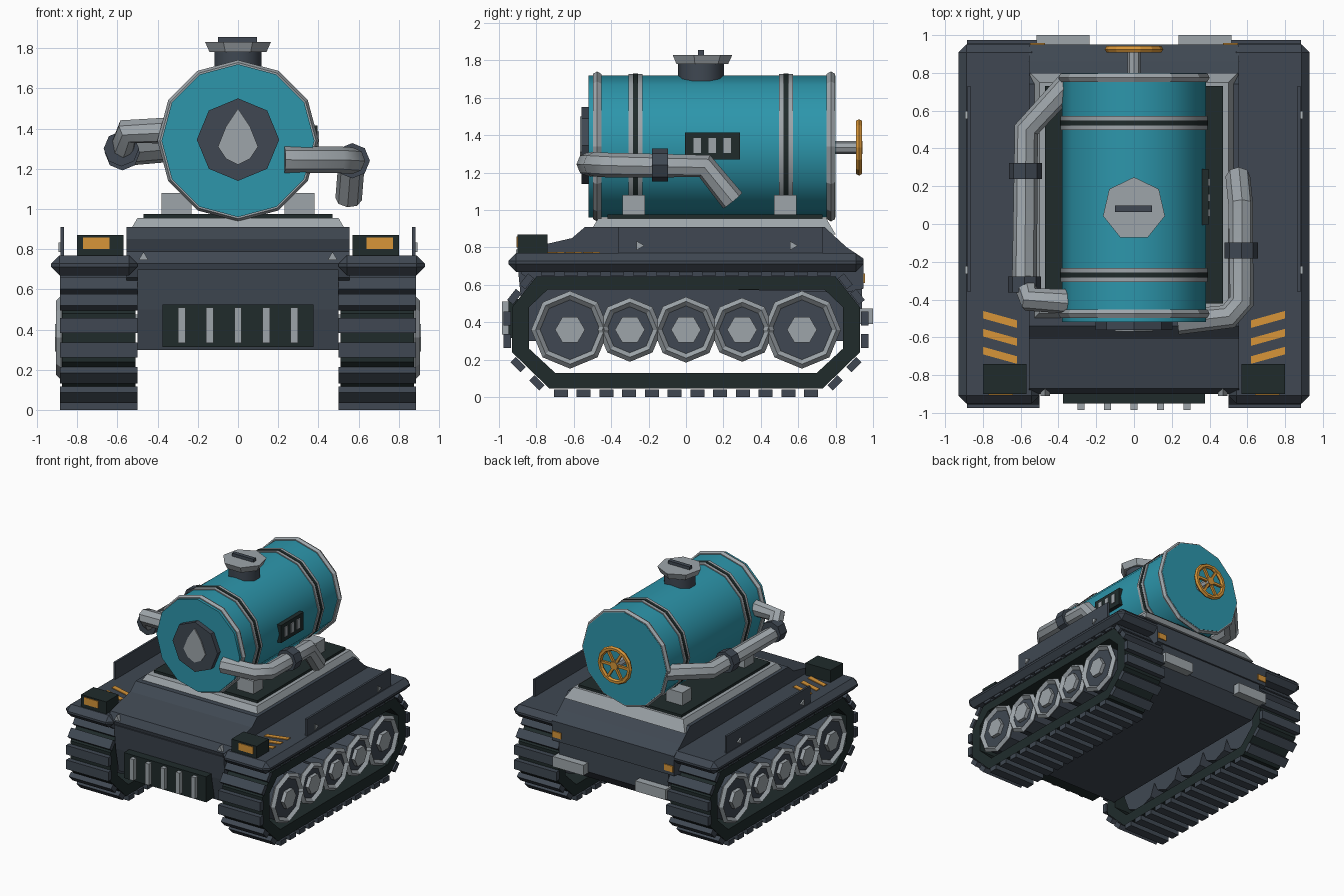
import bpy, bmesh, math
from mathutils import Vector, Matrix

if "Cube" in bpy.data.objects:
    bpy.data.objects.remove(bpy.data.objects["Cube"])


def material(name, rgb):
    m = bpy.data.materials.new(name)
    m.use_nodes = True
    m.diffuse_color = (*rgb, 1)
    m.node_tree.nodes["Principled BSDF"].inputs["Base Color"].default_value = (*rgb, 1)
    return m


teal = material("teal paint", (.026, .305, .41))
steel = material("dark steel", (.050, .064, .084))
black = material("green black", (.014, .024, .024))
light = material("light grey", (.34, .375, .40))
orange = material("orange", (.68, .30, .04))

ROT = {'x': Matrix.Rotation(math.pi / 2, 4, 'Y'),
       'y': Matrix.Rotation(math.pi / 2, 4, 'X'),
       'z': Matrix.Identity(4)}


def finish(name, bm, mat, smooth=False):
    bmesh.ops.recalc_face_normals(bm, faces=bm.faces)
    me = bpy.data.meshes.new(name)
    bm.to_mesh(me)
    bm.free()
    me.materials.append(mat)
    ob = bpy.data.objects.new(name, me)
    bpy.context.collection.objects.link(ob)
    if smooth:
        soften(ob)
    return ob


def soften(ob):
    bpy.ops.object.select_all(action='DESELECT')
    ob.select_set(True)
    bpy.context.view_layer.objects.active = ob
    bpy.ops.object.shade_smooth_by_angle(angle=math.radians(40))


def box(name, x, y, z, mat, bevel=0, taper=0):
    """Box from (low, high) pairs; taper pulls the top edges inward."""
    bm = bmesh.new()
    bmesh.ops.create_cube(bm, size=1)
    for v in bm.verts:
        inset = taper if v.co.z > 0 else 0
        for i, (lo, hi) in enumerate((x, y, z)):
            t = v.co[i] + .5
            shift = inset * (1 if t < .5 else -1) if i < 2 else 0
            v.co[i] = lo + (hi - lo) * t + shift
    if bevel:
        bmesh.ops.bevel(bm, geom=bm.edges[:], offset=bevel, segments=1, affect='EDGES')
    return finish(name, bm, mat)


def prism(name, outline, axis, span, mat):
    """Extrude a 2D outline along an axis."""
    bm = bmesh.new()
    place = {'x': lambda u, v, a: (a, u, v), 'y': lambda u, v, a: (u, a, v),
             'z': lambda u, v, a: (u, v, a)}[axis]
    face = bm.faces.new([bm.verts.new(place(u, v, span[0])) for u, v in outline])
    out = bmesh.ops.extrude_face_region(bm, geom=[face])
    step = Vector(place(0, 0, span[1] - span[0]))
    bmesh.ops.translate(bm, vec=step, verts=[g for g in out["geom"] if isinstance(g, bmesh.types.BMVert)])
    return finish(name, bm, mat)


def cyl(name, loc, r, depth, axis, sides, mat, smooth=False, r2=None):
    bm = bmesh.new()
    bmesh.ops.create_cone(bm, cap_ends=True, segments=sides, radius1=r,
                          radius2=r if r2 is None else r2, depth=depth,
                          matrix=Matrix.Translation(loc) @ ROT[axis])
    return finish(name, bm, mat, smooth)


def ring(name, loc, r, minor, axis, sides, mat, minor_sides=6):
    bpy.ops.mesh.primitive_torus_add(location=loc, rotation=ROT[axis].to_euler(), major_radius=r,
                                     minor_radius=minor, major_segments=sides,
                                     minor_segments=minor_sides)
    ob = bpy.context.object
    ob.name = name
    ob.data.materials.append(mat)
    return ob


def pipe(name, points, r, mat):
    cu = bpy.data.curves.new(name, 'CURVE')
    cu.dimensions = '3D'
    cu.bevel_depth, cu.bevel_resolution, cu.use_fill_caps = r, 2, True
    sp = cu.splines.new('POLY')
    sp.points.add(len(points) - 1)
    for p, co in zip(sp.points, points):
        p.co = (*co, 1)
    ob = bpy.data.objects.new(name, cu)
    bpy.context.collection.objects.link(ob)
    cu.materials.append(mat)
    bpy.ops.object.select_all(action='DESELECT')
    ob.select_set(True)
    bpy.context.view_layer.objects.active = ob
    bpy.ops.object.convert(target='MESH')
    soften(bpy.context.object)


def pair(s, lo, hi):
    return tuple(sorted((s * lo, s * hi)))


def mirrored(half):
    return half + [(-y, z) for y, z in reversed(half)]


# Hull
prism("lower_hull", [(-.84, .3), (-.88, .5), (-.9, .7), (.94, .7), (.94, .4), (.84, .3)],
      'x', (-.5, .5), steel)
prism("upper_hull", [(-.88, .66), (-.9, .73), (-.87, .79), (-.61, .85), (-.54, .91),
                     (.74, .91), (.86, .8), (.95, .74), (.95, .58), (.86, .56), (-.8, .6)],
      'x', (-.555, .555), steel)
box("deck_base", (-.55, .55), (-.52, .80), (.87, .955), light, taper=.05)
box("deck_plate", (-.47, .47), (-.42, .73), (.95, .975), black)

# Front grille and rear plates
box("front_grille", (-.375, .375), (-.95, -.83), (.315, .525), black)
for i in range(-2, 3):
    box("grille_bar", (i * .14 - .018, i * .14 + .018), (-.985, -.945), (.335, .51), light)

# Track outlines as half profiles (y, z)
outer = mirrored([(.73, .045), (.93, .24), (.93, .48), (.8, .645)])
inner = mirrored([(.7, .13), (.84, .26), (.84, .48), (.74, .575)])


def track(s):
    x0, x1 = pair(s, .51, .875)
    bm = bmesh.new()
    loops = [[bm.verts.new((x, y, z)) for y, z in prof]
             for x, prof in ((x0, outer), (x1, outer), (x1, inner), (x0, inner))]
    for a, b in zip(loops, loops[1:] + loops[:1]):
        for i in range(len(a)):
            j = (i + 1) % len(a)
            bm.faces.new((a[i], a[j], b[j], b[i]))
    finish("track_belt", bm, black)
    # Tread pads spaced evenly around the belt
    bm = bmesh.new()
    for i, p in enumerate(outer):
        a, b = Vector(p), Vector(outer[(i + 1) % len(outer)])
        d = b - a
        n = max(2, round(d.length / .12))
        normal = Vector((d.y, -d.x)).normalized()
        for k in range(n):
            c = a + d * ((k + .5) / n) + normal * .025
            mat = (Matrix.Translation(((x0 + x1) / 2, c.x, c.y))
                   @ Matrix.Rotation(math.atan2(d.y, d.x), 4, 'X')
                   @ Matrix.Diagonal((.385, .075, .04, 1)))
            bmesh.ops.create_cube(bm, size=1, matrix=mat)
    finish("track_pads", bm, steel)


for s in (-1, 1):
    track(s)
    # Road wheels
    for y, r in ((-.62, .2), (-.3, .16), (0, .165), (.3, .16), (.62, .2)):
        cyl("wheel", (s * .73, y, .36), r * .95, .3, 'x', 8, steel)
        ring("wheel_rim", (s * .88, y, .36), r * .92, .024, 'x', 8, light, 4)
        cyl("wheel_hub", (s * .89, y, .36), .08, .04, 'x', 6, light)
    # Fender with side plate and bolts
    box("fender", pair(s, .5, .93), (-.95, .95), (.67, .77), steel, bevel=.042)
    box("side_plate", pair(s, .865, .882), (-.36, .73), (.69, .91), steel)
    for y in (-.25, .57):
        cyl("plate_bolt", (s * .886, y, .81), .028, .015, 'x', 3, light)
    cyl("hull_bolt", (s * .47, -.89, .76), .028, .04, 'y', 3, light)
    # Headlight, hazard stripes and rear fittings
    box("headlight_box", pair(s, .57, .8), (-.9, -.74), (.765, .87), black)
    box("headlight_lens", pair(s, .64, .77), (-.906, -.898), (.80, .858), orange)
    for y in (-.74, -.645, -.55):
        prism("hazard_stripe", [(s * .62, y), (s * .8, y + .05), (s * .8, y + .09), (s * .62, y + .04)],
              'z', (.768, .776), orange)
    box("rear_step", pair(s, .235, .515), (.92, 1), (.39, .475), light)
    box("rear_lamp", pair(s, .47, .55), (.94, .958), (.61, .66), orange)
    # Saddles under the tank
    for y in (-.28, .53):
        box("tank_saddle", pair(s, .23, .38), (y - .06, y + .06), (.965, 1.08), light)

# Tank with end rings and straps
TZ = 1.34
cyl("tank", (0, .14, TZ), .38, 1.32, 'y', 12, teal, True)
for y in (-.475, .775):
    ring("end_ring", (0, y, TZ), .375, .026, 'y', 12, light)
for y in (-.27, .535):
    cyl("strap", (0, y, TZ), .388, .075, 'y', 12, light, True)
    cyl("strap_groove", (0, y, TZ), .391, .026, 'y', 12, black, True)

# Front disc with drop shape
cyl("front_disc", (0, -.535, TZ + .005), .205, .05, 'y', 8, steel)
prism("drop_plate", [(0, 1.5), (.06, 1.41), (.1, 1.31), (.06, 1.25), (0, 1.22),
                     (-.06, 1.25), (-.1, 1.31), (-.06, 1.41)], 'y', (-.568, -.559), light)

# Filler cap
cyl("filler_neck", (0, .08, 1.73), .122, .12, 'z', 10, steel, True)
cyl("filler_lid", (0, .08, 1.805), .145, .05, 'z', 7, light, r2=.168)
box("lid_handle", (-.1, .095), (.063, .097), (1.82, 1.855), steel)

# Side gauge panel
box("gauge_panel", (.33, .395), (-.005, .29), (1.27, 1.415), black)
for y in (.06, .14, .22):
    box("gauge_bar", (.394, .402), (y - .02, y + .02), (1.305, 1.385), light)

# Rear hand wheel
cyl("valve_shaft", (0, .86, 1.335), .035, .16, 'y', 8, light, True)
ring("hand_wheel", (0, .925, 1.335), .135, .02, 'y', 14, orange)
for k in range(3):
    bm = bmesh.new()
    bmesh.ops.create_cube(bm, size=1, matrix=Matrix.Translation((0, .925, 1.335))
                          @ Matrix.Rotation(k * math.pi / 3, 4, 'Y') @ Matrix.Diagonal((.26, .02, .02, 1)))
    finish("hand_wheel_spoke", bm, orange)
cyl("hand_wheel_hub", (0, .925, 1.335), .035, .035, 'y', 8, orange)

# Pipes and clamps
pipe("left_pipe", [(.23, -.52, 1.245), (.5, -.49, 1.245), (.57, -.41, 1.24),
                   (.565, .1, 1.235), (.55, .25, 1.05)], .066, light)
pipe("right_pipe", [(-.34, .75, 1.3), (-.57, .5, 1.28), (-.58, -.3, 1.28),
                    (-.55, -.4, 1.385), (-.34, -.41, 1.39)], .066, light)
for x, y, z in ((.568, -.14, 1.24), (-.575, .28, 1.28), (-.58, -.32, 1.3)):
    cyl("pipe_clamp", (x, y, z), .088, .085, 'y', 8, steel)
